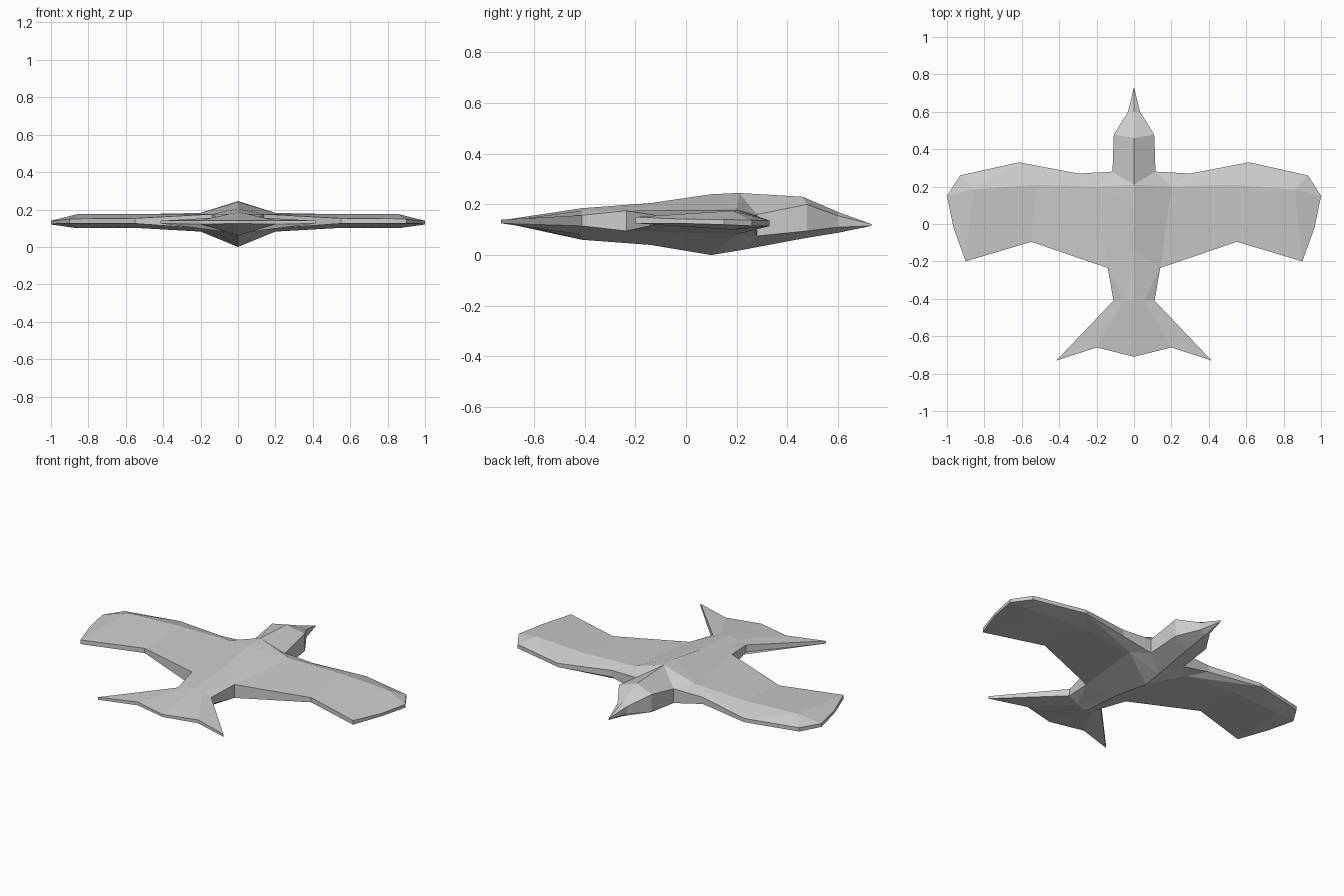
import bpy

if "Cube" in bpy.data.objects:
    bpy.data.objects.remove(bpy.data.objects["Cube"])

# Half of the bird seen from above: name -> x, y, top height, bottom height
points = {
    # tail fan and tail root
    "T0": (0, -.71, .14, .125), "T1": (.2, -.66, .142, .122), "T2": (.415, -.73, .14, .125),
    "R0": (0, -.41, .185, .06), "R1": (.055, -.41, .175, .08), "R2": (.11, -.41, .157, .115),
    # body
    "B0": (0, -.14, .205, .04), "B2": (.14, -.235, .175, .095),
    "C0": (0, .10, .24, 0), "C1": (.2, .2, .182, .082),
    "D0": (0, .21, .245, .018), "D1": (.115, .28, .16, .075),
    # wing ridge and wing outline
    "M1": (.52, .21, .175, .10), "M2": (.86, .185, .175, .10),
    "W1": (.55, -.095, .153, .125), "W2": (.90, -.2, .15, .125), "W3": (.965, -.02, .142, .125),
    "W4": (1, .15, .14, .12), "W5": (.93, .26, .138, .115), "W6": (.615, .33, .136, .114),
    "L0": (.30, .27, .155, .115),
    # head and beak
    "H0": (0, .46, .23, .065), "H1": (.108, .478, .2, .095),
    "K0": (0, .60, .17, .088), "K1": (.032, .60, .155, .11), "P": (0, .732, .122, .115),
}

# Facets of each part, counter-clockwise from above
parts = {
    "tail": "T0 T1 R1 R0, T1 T2 R2 R1, R0 R1 B0, R1 R2 B2, R1 B2 B0",
    "body": "B0 B2 C1 C0, C0 C1 D0, D0 C1 D1, C1 L0 D1",
    "wing": "B2 W1 M1 C1, W1 W2 M2 M1, W2 W3 M2, W3 W4 M2, W4 W5 M2, W5 W6 M2, M2 W6 M1, "
            "C1 M1 W6, C1 W6 L0",
    "head": "D0 D1 H1 H0, H0 H1 K1 K0, K0 K1 P",
}

names = list(points)
n = len(names)
verts = [(x, y, t) for x, y, t, b in points.values()]
verts += [(x, y, b) for x, y, t, b in points.values()]

# Upper and lower skins
facets = [[names.index(k) for k in f.split()] for p in parts.values() for f in p.split(",")]
faces = list(facets) + [[i + n for i in reversed(f)] for f in facets]

# Thin rim wherever an outline edge belongs to one facet only
edges = {(f[i - 1], f[i]) for f in facets for i in range(len(f))}
for a, b in edges:
    on_centre = verts[a][0] == 0 and verts[b][0] == 0
    if (b, a) not in edges and not on_centre:
        faces.append((a + n, b + n, b, a))

mesh = bpy.data.meshes.new("bird")
mesh.from_pydata(verts, [], faces)
mesh.validate()
bird = bpy.data.objects.new("bird", mesh)
bpy.context.collection.objects.link(bird)

# Other half
mirror = bird.modifiers.new("mirror", "MIRROR")
mirror.use_axis[0] = True
mirror.merge_threshold = 0.0005
